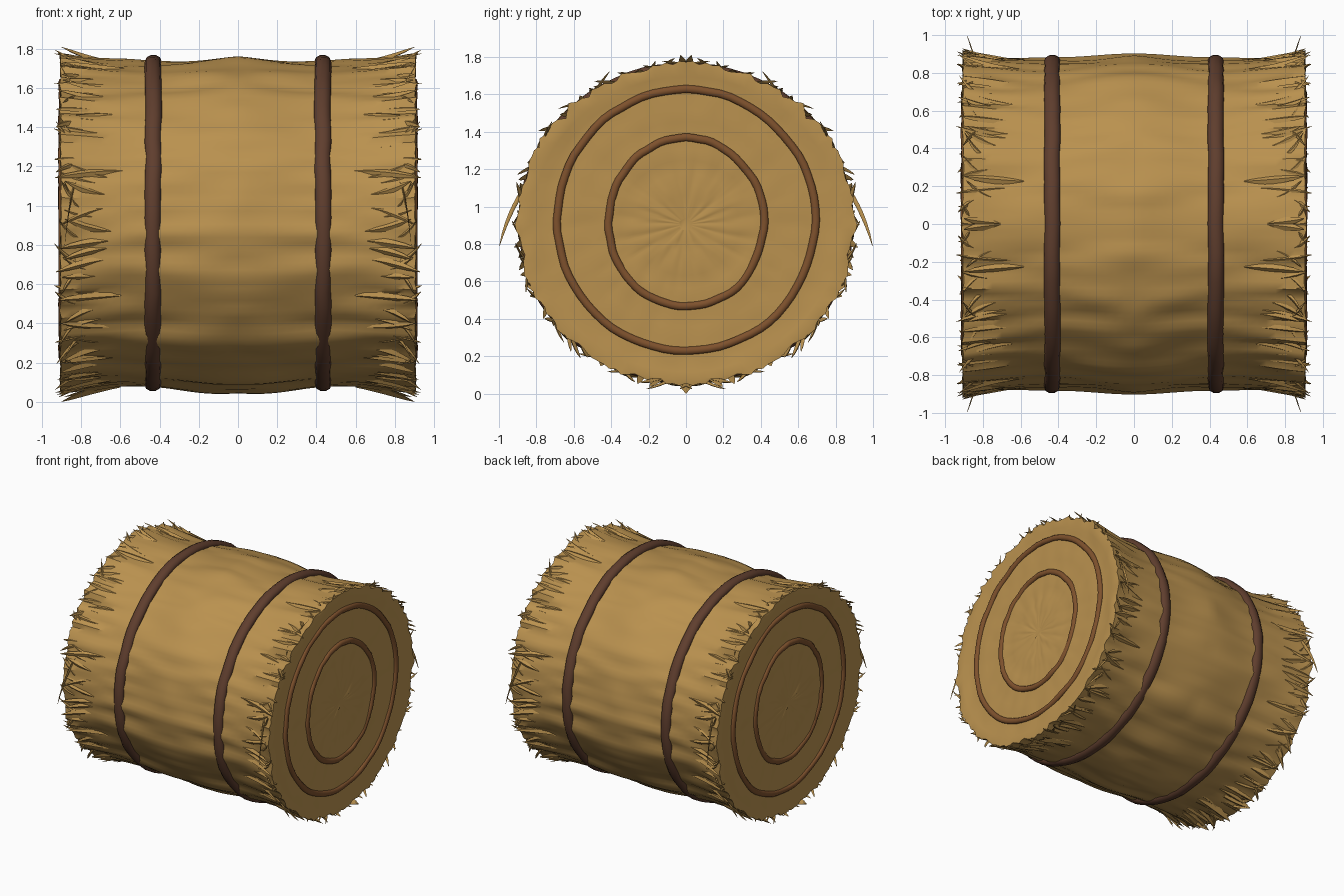
import bpy, bmesh, math, random
from mathutils import Vector, noise

if "Cube" in bpy.data.objects:
    bpy.data.objects.remove(bpy.data.objects["Cube"])

random.seed(7)
CZ, ZS = 0.905, 0.955          # axis height, vertical squash of the bale


def material(name, rgb):
    m = bpy.data.materials.new(name)
    m.diffuse_color = (*rgb, 1)
    m.use_nodes = True
    m.node_tree.nodes["Principled BSDF"].inputs["Base Color"].default_value = m.diffuse_color
    return m


HAY = material("straw gold", (0.49, 0.285, 0.078))
STRAP = material("dark brown strap", (0.115, 0.048, 0.027))
ROPE = material("warm brown coil", (0.21, 0.083, 0.026))


def finish(bm, name, mat, mirror=None, angle=40):
    bmesh.ops.recalc_face_normals(bm, faces=bm.faces)
    me = bpy.data.meshes.new(name)
    bm.to_mesh(me)
    bm.free()
    me.materials.append(mat)
    ob = bpy.data.objects.new(name, me)
    bpy.context.collection.objects.link(ob)
    bpy.ops.object.select_all(action='DESELECT')
    ob.select_set(True)
    bpy.context.view_layer.objects.active = ob
    bpy.ops.object.shade_smooth_by_angle(angle=math.radians(angle))
    if mirror:
        mod = ob.modifiers.new("Mirror", 'MIRROR')
        mod.use_axis = mirror
        mod.use_mirror_merge = False
    return ob


def bridge(bm, rows, closed=False):
    """Quads between successive closed loops of vertices."""
    n = len(rows[0])
    for i in range(len(rows) - (0 if closed else 1)):
        p, q = rows[i], rows[(i + 1) % len(rows)]
        for j in range(n):
            bm.faces.new((p[j], p[(j + 1) % n], q[(j + 1) % n], q[j]))


def radius(x):
    """Bale profile: bulging middle, waist at the straps, flared ends."""
    x = abs(x)
    if x < 0.5:
        return 0.883 + 0.014 * math.cos(math.pi * x / 0.5)
    t = (x - 0.5) / 0.4
    return 0.869 + 0.028 * t * t


def polar(x, a, r):
    return Vector((x, r * math.sin(a), CZ + ZS * r * math.cos(a)))


# Bale body: wrinkled barrel with closed ends, symmetric left/right and front/back
def bale():
    bm = bmesh.new()
    n = 160
    side = [(-0.9 + 0.05 * i, 1.0) for i in range(37)]
    cap = [(0.905, 0.97), (0.902, 0.92), (0.895, 0.87), (0.893, 0.8), (0.897, 0.72),
           (0.897, 0.64), (0.893, 0.56), (0.9, 0.47), (0.897, 0.4), (0.893, 0.32),
           (0.903, 0.25), (0.896, 0.18), (0.9, 0.11), (0.893, 0.04)]
    prof = [(-x, f) for x, f in reversed(cap)] + side + cap
    rows = []
    for x, f in prof:
        row = []
        for j in range(n):
            a = 2 * math.pi * j / n
            s, c = abs(math.sin(a)), math.cos(a)
            ax = abs(x)
            r, px = radius(x) * f, x
            if f == 1.0:
                # long creases along the straw, deeper towards the frayed ends
                w = noise.noise(Vector((ax * 2.5, s * 9, c * 9)))
                fray = max(0, (ax - 0.55) / 0.35)
                g = noise.noise(Vector((ax * 1.5 + 5, s * 20, c * 20)))
                r += 0.022 * w + 0.035 * fray * g
                if ax > 0.88:
                    px += math.copysign(0.02 * g, x)
            else:
                px += math.copysign(0.012 * noise.noise(Vector((f * 14, s * 3, c * 3))), x)
            row.append(bm.verts.new(polar(px, a, r)))
        rows.append(row)
    bridge(bm, rows)
    bm.faces.new(rows[0])
    bm.faces.new(rows[-1])
    finish(bm, "straw_bale", HAY)


# Loop of wobbly tube around the bale axis (straps and end coils)
def hoop(name, x, ry, rz, cz, tx, tr, mat):
    bm = bmesh.new()
    n, m = 72, 10
    rows = []
    for i in range(n):
        a = 2 * math.pi * i / n
        p = Vector((x, math.sin(a), math.cos(a))) * 5
        w = 0.008 * noise.noise(p)
        dx = 0.006 * noise.noise(p * 1.3 + Vector((9, 0, 0)))
        row = []
        for k in range(m):
            b = 2 * math.pi * k / m
            d = w + tr * math.sin(b)
            row.append(bm.verts.new((x + dx + tx * math.cos(b),
                                     (ry + d) * math.sin(a),
                                     cz + (rz + d) * math.cos(a))))
        rows.append(row)
    bridge(bm, rows, closed=True)
    finish(bm, name, mat, (True, False, False), 60)


# One tapering straw blade peeling off the surface
def blade(bm, a, x0, x1, width, lift, bend, steps=6):
    rows = []
    for i in range(steps + 1):
        t = i / steps
        x = x0 + (x1 - x0) * t
        aa = a + bend * t ** 1.7
        r = radius(min(x, 0.9)) + lift * t * t - 0.012 * (1 - t)
        w = width * (0.35 + 1.6 * t) * (1 - t) ** 0.8 + 0.002
        h = 0.55 * w
        rows.append([bm.verts.new(polar(x, aa + da, r + dr)) for da, dr in
                     ((-w, -0.2 * h), (0, h), (w, -0.2 * h), (0, -0.5 * h))])
    bridge(bm, rows)
    bm.faces.new(rows[0])
    bm.faces.new(rows[-1])


def fringe():
    bm = bmesh.new()
    count = 50
    for i in range(count):
        a = math.pi * (i + random.uniform(0.1, 0.9)) / count
        blade(bm, a, random.uniform(0.56, 0.74), random.uniform(0.88, 0.94),
              random.uniform(0.018, 0.036), random.uniform(0.0, 0.035),
              random.uniform(-0.11, 0.11))
    # short tips curling sideways around the rim
    for i in range(24):
        a = math.pi * (i + random.random()) / 24
        blade(bm, a, 0.8, random.uniform(0.88, 0.935), random.uniform(0.02, 0.03),
              random.uniform(0.02, 0.05), random.choice((-1, 1)) * random.uniform(0.08, 0.16))
    # large stray blades: top, bottom and the drooping one at each side
    blade(bm, 0.0, 0.62, 0.90, 0.04, 0.05, 0.03)
    blade(bm, math.pi, 0.6, 0.90, 0.06, 0.05, 0.0)
    blade(bm, math.radians(75), 0.82, 0.885, 0.035, 0.11, math.radians(22), 9)
    finish(bm, "frayed_straw", HAY, (True, True, False))


bale()
fringe()
hoop("strap", 0.433, 0.865, 0.827, 0.912, 0.042, 0.033, STRAP)
hoop("outer_end_coil", 0.897, 0.69, 0.70, 0.925, 0.018, 0.022, ROPE)
hoop("inner_end_coil", 0.897, 0.415, 0.452, 0.915, 0.018, 0.022, ROPE)
